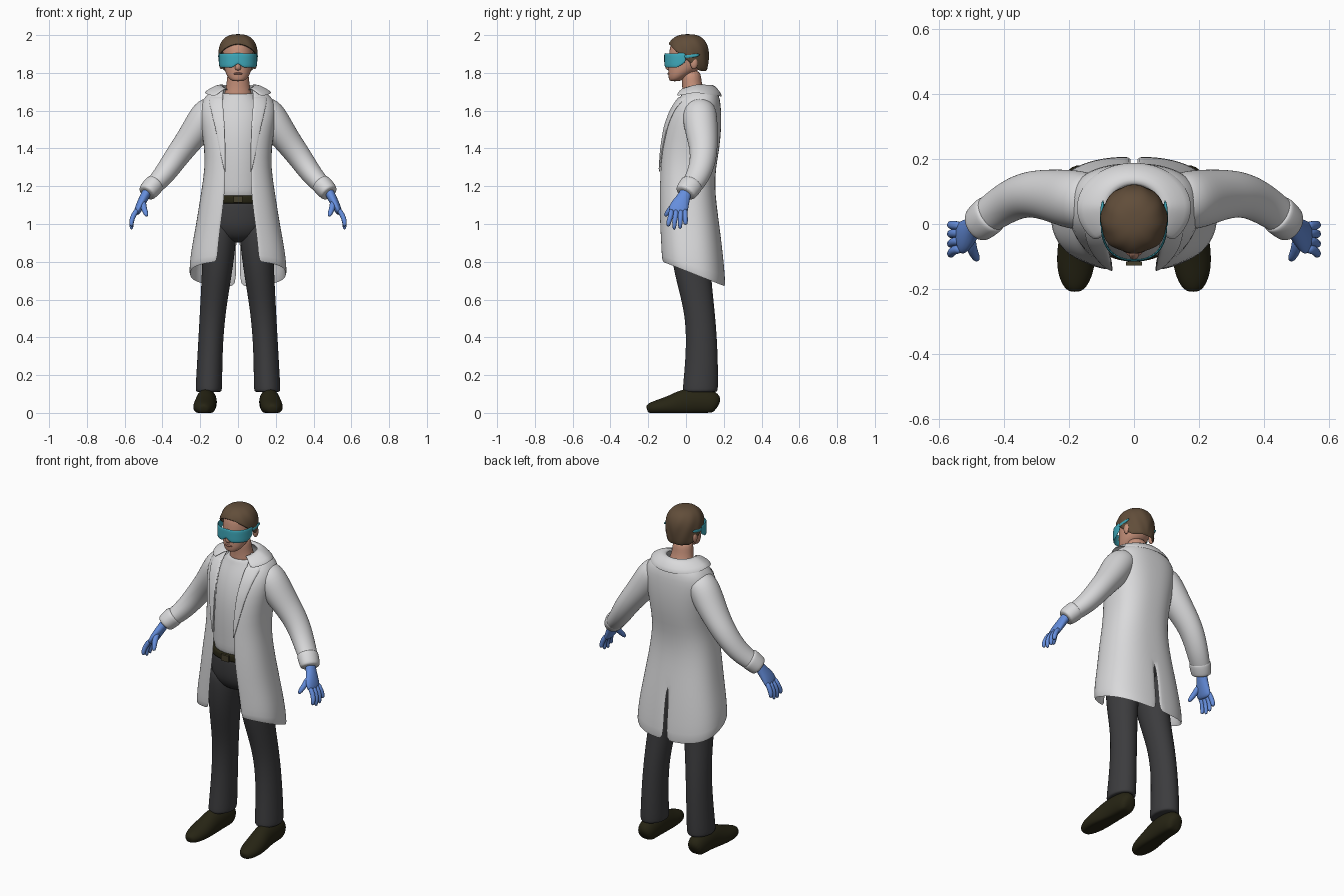
import bpy, bmesh, math
from mathutils import Vector

if "Cube" in bpy.data.objects:
    bpy.data.objects.remove(bpy.data.objects["Cube"])

parts = []


def material(name, *rgb):
    m = bpy.data.materials.new(name)
    m.use_nodes = True
    m.diffuse_color = (*rgb, 1)
    bsdf = next(n for n in m.node_tree.nodes if n.type == 'BSDF_PRINCIPLED')
    bsdf.inputs["Base Color"].default_value = (*rgb, 1)
    return m


coat_white = material("coat white", .7, .7, .71)
shirt_white = material("shirt white", .66, .66, .67)
charcoal = material("charcoal cloth", .045, .045, .048)
leather = material("dark leather", .02, .018, .007)
buckle_metal = material("buckle bronze", .06, .05, .025)
skin = material("skin", .58, .29, .2)
lip = material("lip", .42, .18, .13)
hair_brown = material("hair brown", .12, .075, .042)
glove_blue = material("glove blue", .13, .27, .72)
lens_blue = material("lens blue", .05, .4, .5)


def finish(name, bm, mat, mirror=False, thick=0, sub=1):
    bmesh.ops.remove_doubles(bm, verts=bm.verts, dist=.0002)
    bmesh.ops.recalc_face_normals(bm, faces=bm.faces)
    me = bpy.data.meshes.new(name)
    bm.to_mesh(me)
    bm.free()
    me.materials.append(mat)
    ob = bpy.data.objects.new(name, me)
    bpy.context.collection.objects.link(ob)
    if mirror:
        ob.modifiers.new("mirror", 'MIRROR').merge_threshold = .001
    if thick:
        mod = ob.modifiers.new("thickness", 'SOLIDIFY')
        mod.thickness, mod.offset = thick, 0
    if sub:
        mod = ob.modifiers.new("smooth", 'SUBSURF')
        mod.levels = mod.render_levels = sub
    parts.append(ob)


def skin_rows(bm, rows, closed):
    rings = [[bm.verts.new(p) for p in row] for row in rows]
    for lo, hi in zip(rings, rings[1:]):
        n = len(lo)
        for i in range(n if closed else n - 1):
            j = (i + 1) % n
            bm.faces.new((lo[i], lo[j], hi[j], hi[i]))
    return rings


def sheet(name, rows, mat, thick, sub=1):
    """Mirrored half sheet of cloth, hair or lens."""
    bm = bmesh.new()
    skin_rows(bm, rows, False)
    finish(name, bm, mat, True, thick, sub)


def tube(name, pts, mat, mirror=False, flat=False, ref=(0, 1, 0), floor=-1, sub=2):
    """Loft ellipses x, y, z, radius across, radius along ref."""
    bm = bmesh.new()
    centres = [Vector(p[:3]) for p in pts]
    rows = []
    for i, p in enumerate(pts):
        t = centres[min(i + 1, len(pts) - 1)] - centres[max(i - 1, 0)]
        t = Vector((0, 0, 1)) if flat else t.normalized()
        b = Vector(ref)
        b = (b - t * b.dot(t)).normalized()
        a = b.cross(t)
        row = []
        for k in range(16):
            w = math.tau * k / 16
            v = centres[i] + a * p[3] * math.cos(w) + b * p[4] * math.sin(w)
            v.z = max(v.z, floor)
            row.append(v)
        rows.append(row)
    rings = skin_rows(bm, rows, True)
    bm.faces.new(rings[0])
    bm.faces.new(rings[-1])
    finish(name, bm, mat, mirror, 0, sub)


def ball(name, loc, size, mat, mirror=False):
    bm = bmesh.new()
    bmesh.ops.create_uvsphere(bm, u_segments=16, v_segments=10, radius=1)
    for v in bm.verts:
        v.co = Vector(loc) + v.co * Vector(size)
    finish(name, bm, mat, mirror, 0, 0)


# Coat profile: height, half width, front y, back y, half opening
COAT = [(1.73, .09, .0, .13, .07), (1.70, .135, -.01, .16, .078), (1.66, .185, -.045, .175, .08),
        (1.6, .2, -.08, .18, .077), (1.52, .19, -.11, .182, .07), (1.4, .172, -.13, .172, .066),
        (1.3, .17, -.136, .152, .066), (1.2, .184, -.14, .147, .068), (1.1, .2, -.142, .156, .076),
        (1.0, .216, -.141, .17, .09), (.9, .232, -.138, .184, .098), (.8, .247, -.135, .196, .105),
        (.7, .254, -.132, .205, .11)]
POW = .8


def coat_at(z):
    for hi, lo in zip(COAT, COAT[1:]):
        if z >= lo[0]:
            f = (hi[0] - z) / (hi[0] - lo[0])
            return [h + (l - h) * f for h, l in zip(hi, lo)]


def coat_front(x, z):
    _, rx, yf, yb, _ = coat_at(z)
    side = max(0, 1 - min(1, x / rx) ** (2 / POW)) ** (POW / 2)
    return (yf + yb) / 2 - (yb - yf) / 2 * side


# Coat body with sloping hem and open back vent
rows, steps = [], 20
for z, rx, yf, yb, ox in COAT:
    start = -math.acos((ox / rx) ** (1 / POW))
    row = []
    for i in range(steps + 1):
        a = start + (math.pi / 2 - start) * i / steps
        s = math.sin(a)
        x = rx * max(0, math.cos(a)) ** POW
        y = (yf + yb) / 2 + (yb - yf) / 2 * math.copysign(abs(s) ** POW, s)
        h = z
        if z < 1:
            hem = .8 - (y + .13) * .4
            h = hem + (z - .7) / .3 * (1 - hem)
        if i == steps:
            x = .009 if z < 1 else 0
        row.append((x, y, h))
    rows.append(row)
sheet("coat_body", rows, coat_white, .012)

# Lapels follow the coat front and taper downward
rows = []
for i in range(12):
    f = i / 11
    z = 1.675 - .4 * f
    inner = coat_at(z)[4]
    width = .075 * (1 - f) ** .8 + .003
    rows.append([(inner + width * k / 4, coat_front(inner + width * k / 4, z) - .01, z)
                 for k in range(5)])
sheet("lapels", rows, coat_white, .009)

# Turned-down collar
rows = []
for rx, ry, z, drop in ((.078, .07, 1.725, 0), (.095, .085, 1.738, 0),
                        (.135, .115, 1.722, .006), (.178, .14, 1.695, .022)):
    row = []
    for i in range(15):
        a = math.radians(-48 + 138 * i / 14)
        s = math.sin(a)
        x = 0 if i == 14 else rx * math.cos(a)
        row.append((x, .05 + ry * s, z - drop * max(0, s) - .025 * max(0, -s)))
    rows.append(row)
sheet("collar", rows, coat_white, .01)

# Sleeves and cuffs
tube("sleeves", [(.1, .07, 1.62, .06, .07), (.155, .07, 1.6, .09, .095), (.214, .08, 1.505, .083, .09),
                 (.265, .09, 1.435, .073, .08), (.315, .093, 1.37, .067, .073),
                 (.36, .083, 1.305, .062, .068), (.41, .055, 1.237, .055, .063),
                 (.465, .015, 1.185, .047, .056), (.484, -.002, 1.165, .042, .05)], coat_white, True)
tube("cuffs", [(.438, .034, 1.215, .05, .058), (.443, .03, 1.21, .057, .065),
               (.48, -.001, 1.168, .052, .06), (.486, -.006, 1.16, .044, .052)], coat_white, True)

# Gloved hands
tube("palms", [(.475, .005, 1.185, .026, .032), (.492, -.008, 1.15, .025, .033),
               (.51, -.026, 1.115, .024, .045), (.527, -.042, 1.08, .021, .054),
               (.54, -.045, 1.05, .014, .048)], glove_blue, True)
for finger, y, tip in (("index", -.078, .985), ("middle", -.053, .968),
                       ("ring", -.028, .972), ("little", -.005, .995)):
    spread = y * 1.25 + .004
    tube(finger + "_fingers", [(.53, y, 1.08, .014, .014), (.555, y, 1.045, .014, .014),
                               (.566, spread, 1.01, .013, .013), (.563, spread, tip, .009, .009)],
         glove_blue, True, sub=1)
tube("thumbs", [(.503, -.045, 1.12, .018, .018), (.5, -.078, 1.085, .016, .016),
                (.488, -.1, 1.058, .014, .014), (.482, -.112, 1.04, .008, .008)],
     glove_blue, True, ref=(1, 0, 0), sub=1)

# Shirt
tube("shirt", [(0, .01, 1.1, .15, .118), (0, .01, 1.2, .148, .122), (0, .01, 1.32, .15, .127),
               (0, .015, 1.45, .155, .127), (0, .03, 1.55, .158, .12), (0, .045, 1.62, .148, .106),
               (0, .048, 1.67, .105, .08), (0, .045, 1.7, .08, .068)], shirt_white, flat=True)

# Trousers
tube("trouser_seat", [(0, .01, 1.14, .153, .118), (0, .01, 1.1, .16, .122), (0, .015, 1.02, .175, .127),
                      (0, .02, .96, .165, .12), (0, .025, .9, .1, .075)], charcoal, flat=True)
tube("trouser_legs", [(.09, .02, 1.03, .07, .1), (.094, .02, .95, .09, .112), (.106, .028, .8, .085, .104),
                      (.118, .045, .68, .078, .093), (.135, .075, .52, .069, .081),
                      (.146, .084, .36, .067, .084), (.152, .08, .2, .07, .092),
                      (.155, .075, .115, .072, .096), (.155, .075, .11, .066, .09)],
     charcoal, True, flat=True)

# Belt and buckle
tube("belt", [(0, .01, 1.107, .155, .122), (0, .01, 1.111, .164, .13), (0, .01, 1.15, .162, .129),
              (0, .01, 1.154, .15, .12)], leather, flat=True)
bm = bmesh.new()
bmesh.ops.create_cube(bm, size=1)
for v in bm.verts:
    v.co = Vector((0, -.122, 1.131)) + v.co * Vector((.05, .012, .036))
finish("belt_buckle", bm, buckle_metal, sub=0)

# Shoes, flattened against the floor
tube("shoes", [(.166, .17, .035, .035, .03), (.166, .15, .05, .07, .052), (.166, .07, .06, .074, .057),
               (.17, -.01, .052, .078, .055), (.177, -.08, .035, .058, .062),
               (.181, -.15, .028, .042, .058), (.182, -.195, .022, .03, .036),
               (.182, -.207, .018, .018, .018)], leather, True, ref=(1, 0, 0), floor=0)

# Neck and head
tube("neck", [(0, .045, 1.66, .085, .07), (0, .04, 1.7, .07, .06), (0, .03, 1.75, .06, .052),
              (0, .025, 1.82, .058, .055)], skin, flat=True)
tube("head", [(0, -.06, 1.755, .028, .026), (0, -.05, 1.768, .048, .042), (0, -.03, 1.795, .066, .066),
              (0, -.002, 1.83, .076, .094), (0, .003, 1.87, .081, .096), (0, .01, 1.92, .083, .1),
              (0, .01, 1.96, .072, .092), (0, .01, 1.985, .045, .06)], skin, flat=True)
tube("nose", [(0, -.086, 1.875, .009, .008), (0, -.094, 1.845, .012, .014),
              (0, -.095, 1.823, .018, .016), (0, -.088, 1.812, .012, .009)], skin, flat=True, sub=1)
ball("lips", (0, -.09, 1.796), (.024, .009, .006), lip)
ball("ears", (.088, .042, 1.852), (.013, .02, .032), skin, True)

# Hair cap with parted fringe, temples and a low nape
rows = []
for r in range(13):
    s = r / 12
    row = []
    for i in range(25):
        a = math.radians(-90 + 180 * i / 24)
        back = math.sin(a)
        if back < -.5:
            edge = 1.905 + .045 * (-back - .5) / .5
        else:
            edge = 1.905 - .095 * min(1, (back + .5) / 1.1)
        z = edge + (2 - edge) * (1 - s * s)
        u = (z - 1.89) / .11
        size = max(0, 1 - u ** 2.6) ** (1 / 2.6) if u > 0 else 1 - .14 * u * u
        size *= 1 + s * (.025 * math.sin(a * 9 + z * 40) + .04 * max(0, -back))
        x = 0 if i in (0, 24) else .098 * size * math.cos(a)
        row.append((x, .012 + .104 * size * back, z))
    rows.append(row)
sheet("hair", rows, hair_brown, .01)

# Wraparound goggles with a nose notch
rows = []
for k in range(4):
    row = []
    for i in range(15):
        a = math.radians(-90 + 90 * i / 14)
        x = 0 if i == 0 else .099 * math.cos(a) ** .85
        y = -.002 - .11 * abs(math.sin(a)) ** .85
        low = 1.828 + .024 * max(0, 1 - x / .026)
        low += .03 * max(0, (y + .045) / .045)
        row.append((x, y, low + (1.905 - low) * k / 3))
    rows.append(row)
sheet("goggle_lens", rows, lens_blue, .007)
tube("goggle_arms", [(.1, -.012, 1.885, .011, .005), (.101, .03, 1.889, .009, .005),
                     (.095, .075, 1.897, .008, .005)], lens_blue, True, ref=(1, 0, 0), sub=1)

# Bake modifiers and smooth, keeping hard edges
bpy.ops.object.select_all(action='DESELECT')
for ob in parts:
    ob.select_set(True)
bpy.context.view_layer.objects.active = parts[0]
bpy.ops.object.convert(target='MESH')
bpy.ops.object.shade_smooth_by_angle(angle=math.radians(45))
